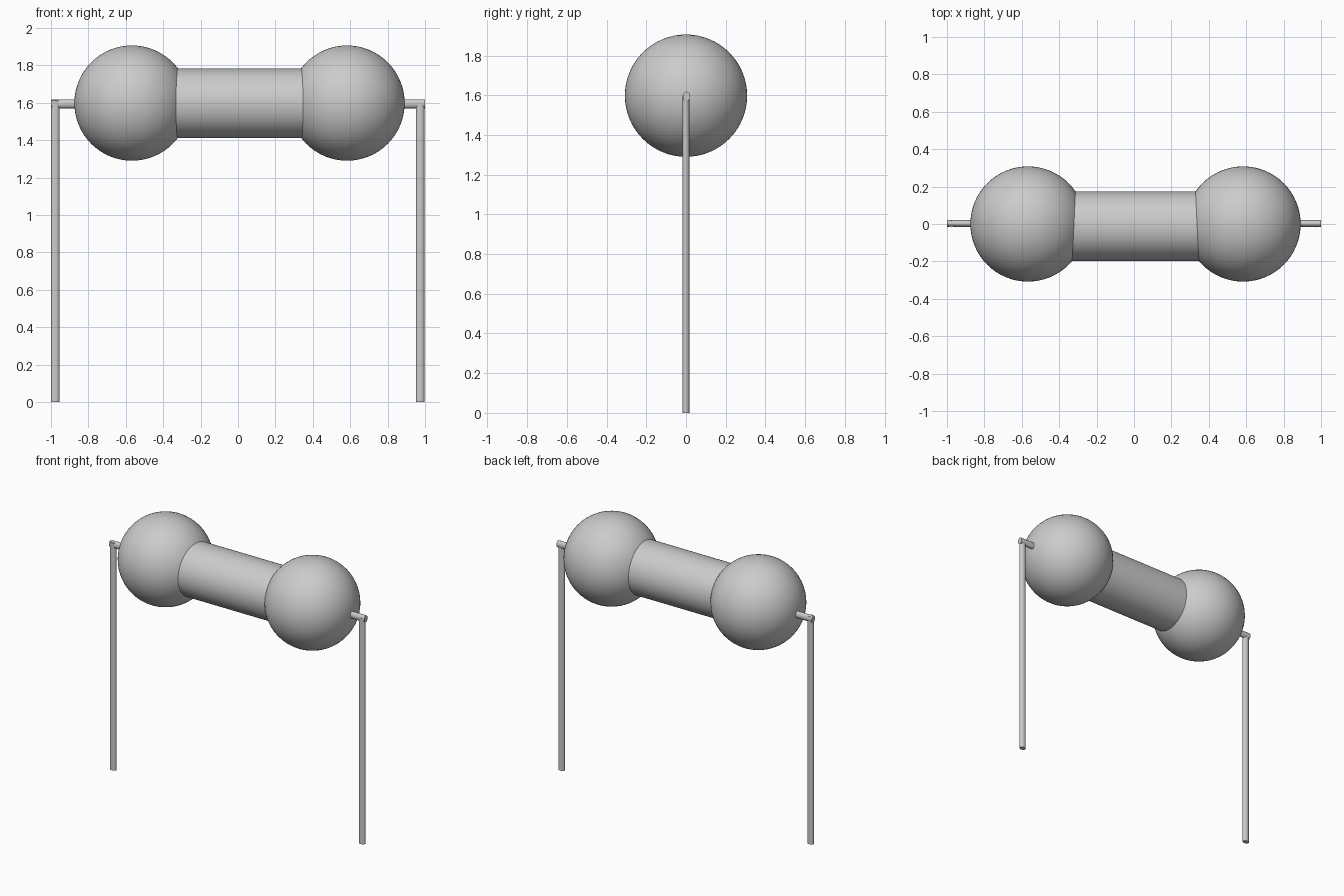
import bpy
from math import pi

if "Cube" in bpy.data.objects:
    bpy.data.objects.remove(bpy.data.objects["Cube"])


def finish(obj, name):
    obj.name = name
    bpy.ops.object.transform_apply(location=False, rotation=True, scale=True)
    bpy.ops.object.shade_smooth_by_angle()


def ball(name, x):
    bpy.ops.mesh.primitive_uv_sphere_add(segments=64, ring_count=32, radius=0.308,
                                         location=(x, 0, 1.598))
    finish(bpy.context.object, name)


def rod_x(name, x0, x1, ry, rz, y, z, sides):
    bpy.ops.mesh.primitive_cylinder_add(vertices=sides, radius=1, depth=x1 - x0,
                                        location=((x0 + x1) / 2, y, z),
                                        rotation=(0, pi / 2, 0))
    bpy.context.object.scale = (rz, ry, 1)
    finish(bpy.context.object, name)


def post(name, x, top):
    bpy.ops.mesh.primitive_cylinder_add(vertices=32, radius=1, depth=top,
                                        location=(x, 0, top / 2))
    bpy.context.object.scale = (0.023, 0.0175, 1)
    finish(bpy.context.object, name)


# Two balls joined by a thick barrel
ball("left_ball", -0.567)
ball("right_ball", 0.583)
rod_x("barrel", -0.45, 0.46, 0.186, 0.186, -0.012, 1.597, 64)

# Thin axle stubs emerging from the balls
rod_x("left_axle", -1.0, -0.78, 0.0185, 0.024, 0.003, 1.594, 32)
rod_x("right_axle", 0.78, 1.0, 0.0185, 0.024, 0.003, 1.594, 32)

# Upright posts
post("left_post", -0.977, 1.612)
post("right_post", 0.974, 1.60)
